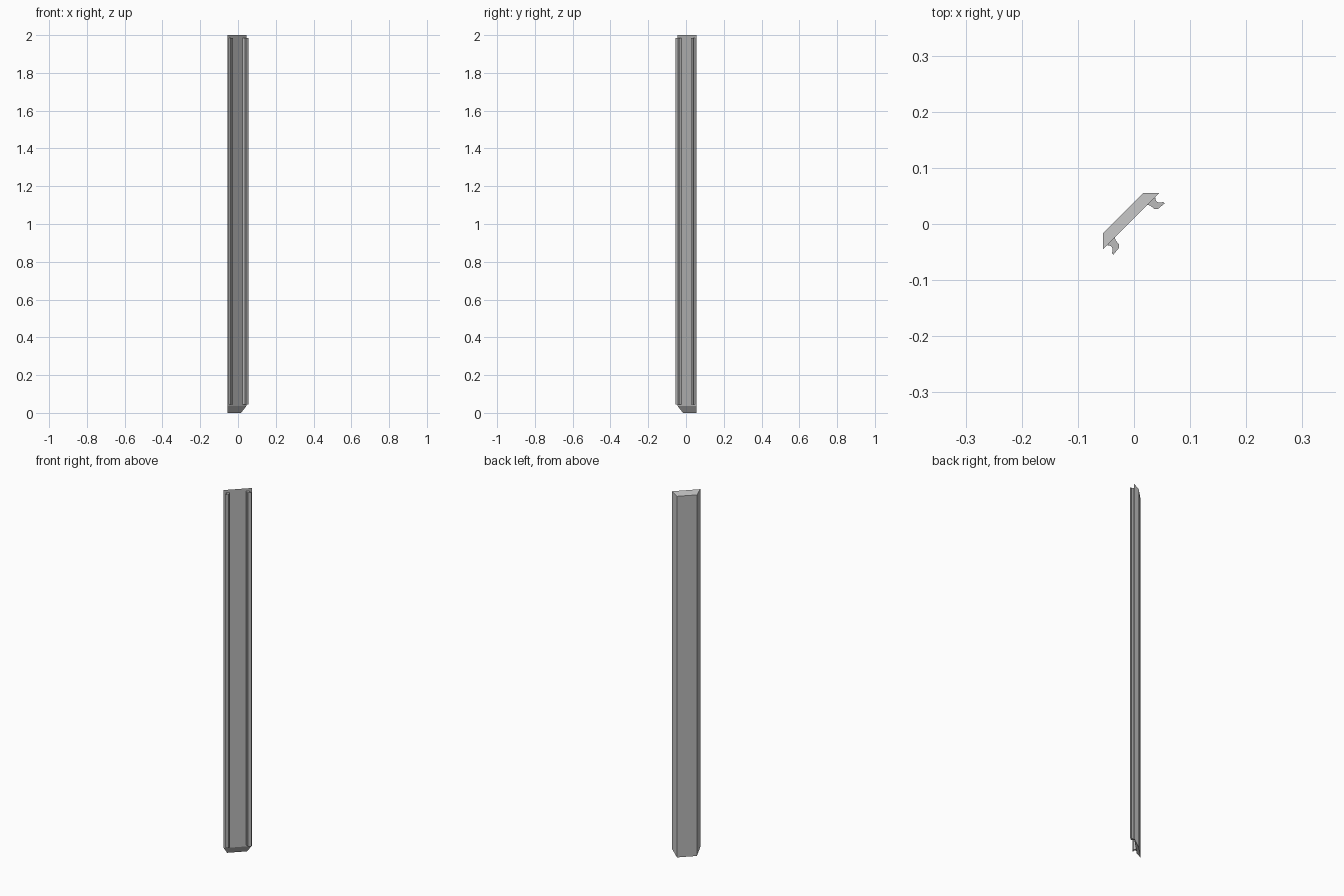
import bpy, bmesh

cube = bpy.data.objects.get("Cube")
if cube:
    bpy.data.objects.remove(cube, do_unlink=True)

grey = bpy.data.materials.new("plain grey")
grey.use_nodes = True
colour = (0.5, 0.5, 0.5, 1)
grey.diffuse_color = colour
grey.node_tree.nodes["Principled BSDF"].inputs["Base Color"].default_value = colour


def prism(name, profile, bottom, top):
    """Upright prism; bottom and top give the height at each profile point."""
    bm = bmesh.new()
    low = [bm.verts.new((x, y, bottom(x, y))) for x, y in profile]
    high = [bm.verts.new((x, y, top(x, y))) for x, y in profile]
    bm.faces.new(low[::-1])
    bm.faces.new(high)
    n = len(profile)
    for i in range(n):
        j = (i + 1) % n
        bm.faces.new((low[i], low[j], high[j], high[i]))
    bmesh.ops.recalc_face_normals(bm, faces=bm.faces)
    mesh = bpy.data.meshes.new(name)
    bm.to_mesh(mesh)
    bm.free()
    mesh.materials.append(grey)
    obj = bpy.data.objects.new(name, mesh)
    bpy.context.collection.objects.link(obj)
    return obj


def mirrored(points):
    """Reflect a profile across the diagonal symmetry line."""
    return [(-y, -x) for x, y in reversed(points)]


def inward(x, y):
    """0 on the outer face of the strip, 1 on its inner face."""
    return (x - y + 0.039) / 0.029


# Diagonal strip with mitred edges and sloping ends
half = [(0.016, 0.055), (0.045, 0.055)]
prism("corner_strip", half + mirrored(half),
      lambda x, y: 0.037 * inward(x, y),
      lambda x, y: 1.98 + 0.02 * inward(x, y))

# Hooked clip rails along the inner face
clip = [(0.024, 0.034), (0.029, 0.033), (0.036, 0.027), (0.043, 0.027),
        (0.055, 0.037), (0.052, 0.039), (0.044, 0.038), (0.039, 0.041),
        (0.038, 0.047), (0.035, 0.045)]
for name, profile in (("left_clip_rail", clip), ("right_clip_rail", mirrored(clip))):
    prism(name, profile, lambda x, y: 0.045, lambda x, y: 1.985)
